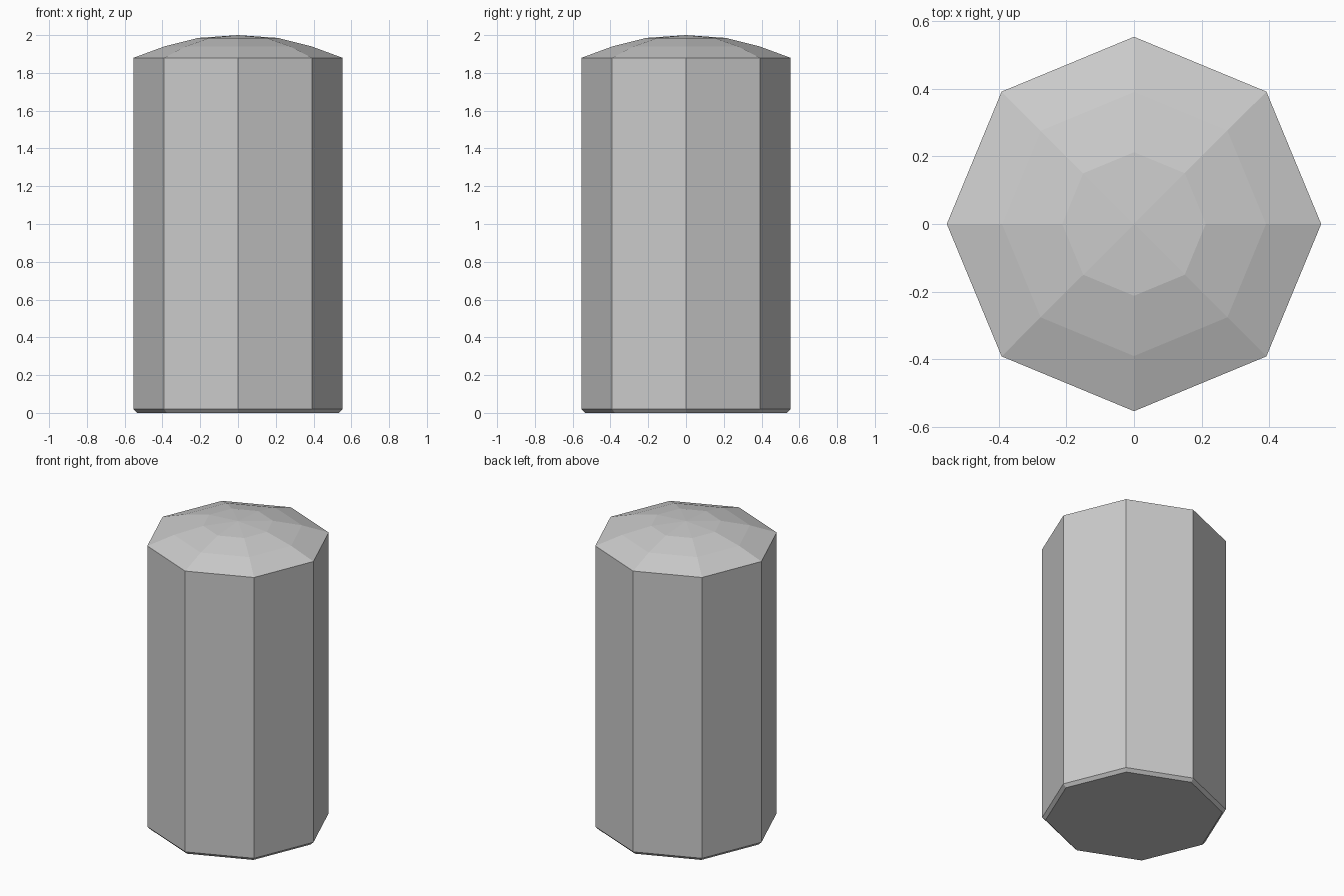
import bpy
import bmesh
from math import cos, sin, pi

SIDES = 8

default_cube = bpy.data.objects.get("Cube")
if default_cube:
    bpy.data.objects.remove(default_cube, do_unlink=True)


def make_material(name, color):
    mat = bpy.data.materials.new(name)
    mat.use_nodes = True
    mat.diffuse_color = color
    mat.node_tree.nodes["Principled BSDF"].inputs["Base Color"].default_value = color
    return mat


def ring(bm, radius, z):
    angles = [2 * pi * i / SIDES for i in range(SIDES)]
    return [bm.verts.new((radius * cos(a), radius * sin(a), z)) for a in angles]


# Octagonal post: chamfered foot, straight wall, shallow faceted dome
profile = [(0.533, 0), (0.553, 0.02), (0.553, 1.88), (0.39, 1.94), (0.212, 1.985)]
bm = bmesh.new()
rings = [ring(bm, r, z) for r, z in profile]
for low, high in zip(rings, rings[1:]):
    for i in range(SIDES):
        j = (i + 1) % SIDES
        bm.faces.new((low[i], low[j], high[j], high[i]))

# Flat base and dome tip
bm.faces.new(rings[0][::-1])
tip = bm.verts.new((0, 0, 2))
for i in range(SIDES):
    bm.faces.new((rings[-1][i], rings[-1][(i + 1) % SIDES], tip))
bmesh.ops.recalc_face_normals(bm, faces=bm.faces)

mesh = bpy.data.meshes.new("domed_post")
bm.to_mesh(mesh)
bm.free()
mesh.materials.append(make_material("light_grey", (0.6, 0.6, 0.6, 1)))
post = bpy.data.objects.new("domed_post", mesh)
bpy.context.collection.objects.link(post)
